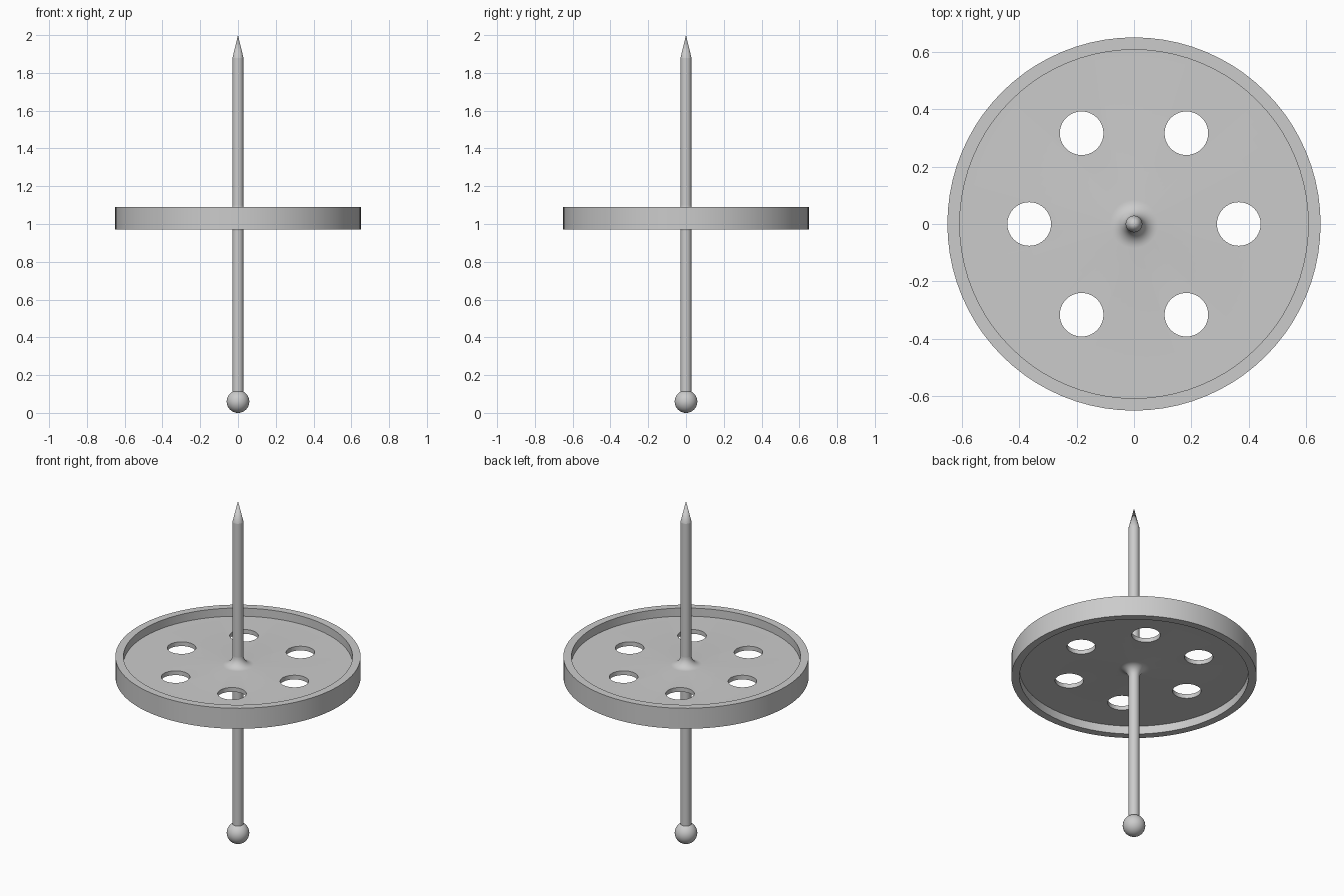
import bpy, bmesh
from math import sin, cos, pi, radians

if "Cube" in bpy.data.objects:
    bpy.data.objects.remove(bpy.data.objects["Cube"])


def finish(obj, angle=30):
    bpy.ops.object.select_all(action='DESELECT')
    bpy.context.view_layer.objects.active = obj
    obj.select_set(True)
    bpy.ops.object.shade_smooth_by_angle(angle=radians(angle))


def lathe(name, profile, sides, closed=False):
    """Spin an (r, z) profile around the z axis."""
    bm = bmesh.new()
    verts = [bm.verts.new((r, 0, z)) for r, z in profile]
    pairs = list(zip(verts, verts[1:]))
    if closed:
        pairs.append((verts[-1], verts[0]))
    edges = [bm.edges.new(p) for p in pairs]
    bmesh.ops.spin(bm, geom=verts + edges, cent=(0, 0, 0), axis=(0, 0, 1),
                   angle=2 * pi, steps=sides, use_merge=True)
    bmesh.ops.remove_doubles(bm, verts=bm.verts, dist=1e-5)
    bmesh.ops.recalc_face_normals(bm, faces=bm.faces)
    mesh = bpy.data.meshes.new(name)
    bm.to_mesh(mesh)
    bm.free()
    obj = bpy.data.objects.new(name, mesh)
    bpy.context.collection.objects.link(obj)
    return obj


# Spindle rod with pointed tip
R = 0.029
spindle = lathe("spindle", [(0, 0.06), (R, 0.06), (R, 1.88), (0, 2.0)], 32)
finish(spindle, 13)

# Ball foot
bpy.ops.mesh.primitive_uv_sphere_add(segments=32, ring_count=20, radius=0.06,
                                     location=(0, 0, 0.06))
ball = bpy.context.object
ball.name = "ball_foot"
finish(ball)

# Flywheel: rim, thin web and filleted hub in one mirrored profile
MID, RIM_H, WEB_H, FILLET = 1.031, 0.06, 0.0125, 0.055
upper = [(0.015, WEB_H + FILLET)]
for i in range(9):
    a = pi / 2 * i / 8
    upper.append((R + FILLET * (1 - cos(a)), WEB_H + FILLET * (1 - sin(a))))
upper += [(0.607, WEB_H), (0.607, RIM_H), (0.65, RIM_H)]
profile = [(r, MID + z) for r, z in upper]
profile += [(r, MID - z) for r, z in reversed(upper)]
wheel = lathe("flywheel", profile, 80, closed=True)

# Six round lightening holes
for i in range(6):
    a = i * pi / 3
    bpy.ops.mesh.primitive_cylinder_add(
        vertices=40, radius=0.076, depth=0.3,
        location=(0.365 * cos(a), 0.365 * sin(a), MID))
    cutter = bpy.context.object
    cut = wheel.modifiers.new("hole", 'BOOLEAN')
    cut.operation, cut.solver, cut.object = 'DIFFERENCE', 'EXACT', cutter
    bpy.context.view_layer.objects.active = wheel
    bpy.ops.object.modifier_apply(modifier=cut.name)
    bpy.data.objects.remove(cutter)
finish(wheel)
